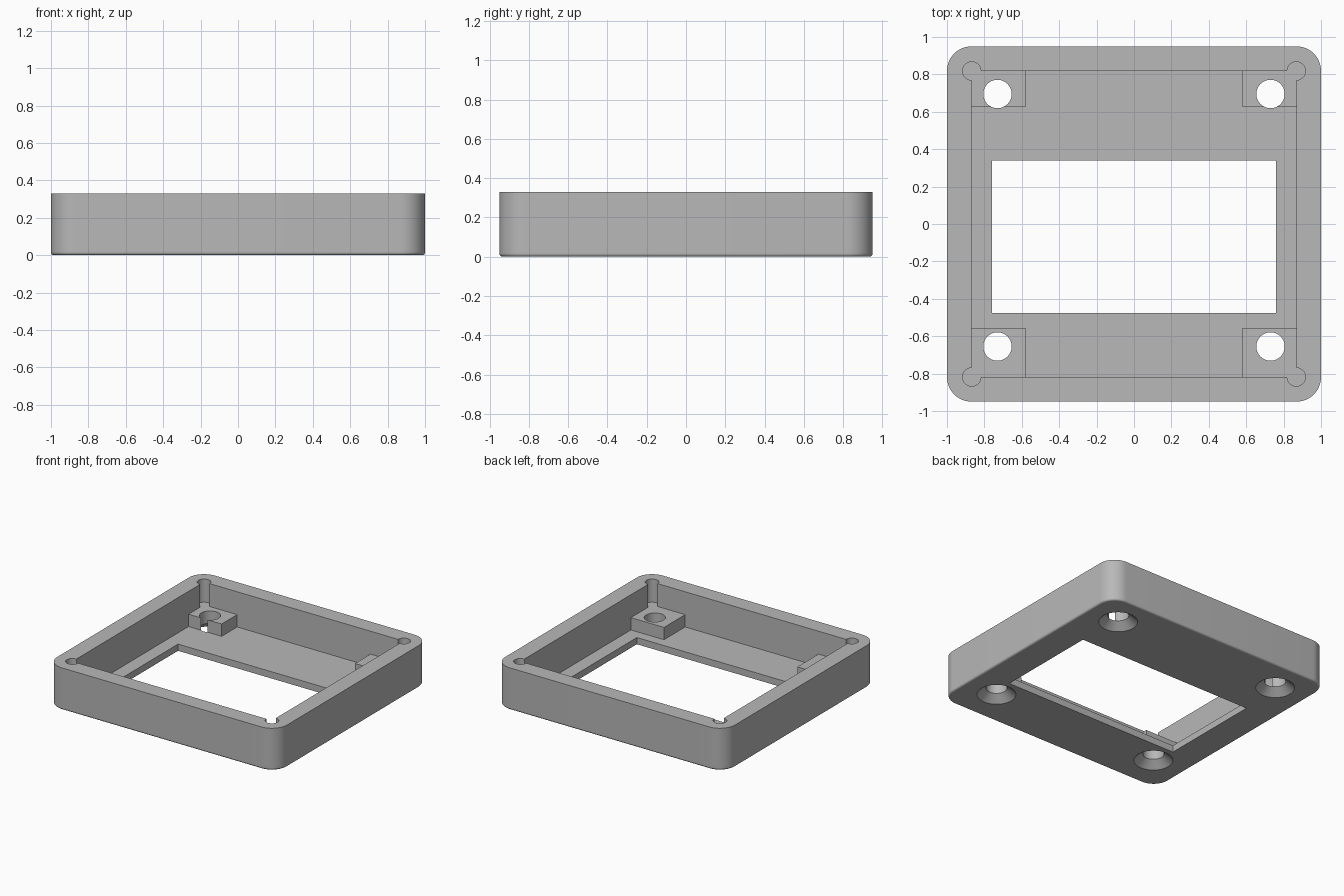
import bpy, bmesh
from math import sin, cos, pi, radians

old = bpy.data.objects.get("Cube")
if old:
    bpy.data.objects.remove(old, do_unlink=True)

grey = bpy.data.materials.new("plain grey")
grey.use_nodes = True
colour = (0.48, 0.48, 0.48, 1)
grey.diffuse_color = colour
grey.node_tree.nodes["Principled BSDF"].inputs["Base Color"].default_value = colour

# Main dimensions
HX, HY, H = 1.0, 0.95, 0.33
WALL, FLOOR, PAD_TOP = 0.132, 0.053, 0.15
IX, IY = HX - WALL, HY - WALL


def circle(x, y, r, z, n=40):
    return [(x + r * cos(2 * pi * i / n), y + r * sin(2 * pi * i / n), z) for i in range(n)]


def rounded_rect(inset, z, n=12):
    r = WALL - inset
    ring = []
    for k, (sx, sy) in enumerate([(1, 1), (-1, 1), (-1, -1), (1, -1)]):
        for i in range(n + 1):
            a = (k + i / n) * pi / 2
            ring.append((sx * IX + r * cos(a), sy * IY + r * sin(a), z))
    return ring


def loft(name, rings):
    """Closed solid through rings listed from bottom to top."""
    bm = bmesh.new()
    loops = [[bm.verts.new(p) for p in ring] for ring in rings]
    n = len(loops[0])
    for lo, hi in zip(loops, loops[1:]):
        for i in range(n):
            j = (i + 1) % n
            bm.faces.new((lo[i], lo[j], hi[j], hi[i]))
    bm.faces.new(loops[0][::-1])
    bm.faces.new(loops[-1])
    bmesh.ops.recalc_face_normals(bm, faces=bm.faces)
    mesh = bpy.data.meshes.new(name)
    bm.to_mesh(mesh)
    bm.free()
    mesh.materials.append(grey)
    obj = bpy.data.objects.new(name, mesh)
    bpy.context.collection.objects.link(obj)
    return obj


def block(name, x0, x1, y0, y1, z0, z1):
    return loft(name, [[(x0, y0, z), (x1, y0, z), (x1, y1, z), (x0, y1, z)] for z in (z0, z1)])


def combine(target, tool, operation):
    """Apply a boolean and discard the tool."""
    tool.hide_render = True
    mod = target.modifiers.new("boolean", 'BOOLEAN')
    mod.operation, mod.solver, mod.object = operation, 'EXACT', tool
    bpy.ops.object.select_all(action='DESELECT')
    target.select_set(True)
    bpy.context.view_layer.objects.active = target
    bpy.ops.object.modifier_apply(modifier=mod.name)
    bpy.data.objects.remove(tool, do_unlink=True)


# Outer body with a small rounded bottom edge
R = 0.015
rings = [rounded_rect(R + 0.004, 0)]
for i in range(5):
    a = i / 4 * pi / 2
    rings.append(rounded_rect(R * (1 - sin(a)), R * (1 - cos(a))))
rings += [rounded_rect(0, R + 0.004), rounded_rect(0, H)]
frame = loft("bezel_frame", rings)

# Open tray and display window
combine(frame, block("tray_cutter", -IX, IX, -IY, IY, FLOOR, 1), 'DIFFERENCE')
combine(frame, block("window_cutter", -0.76, 0.76, -0.475, 0.34, -1, 1), 'DIFFERENCE')

# Mounting pads, corner holes and countersunk screw holes
for sx in (-1, 1):
    for sy, pad_edge, hole_y in ((1, 0.625, 0.695), (-1, 0.555, -0.655)):
        xs = sorted((sx * 0.58, sx * (IX + 0.02)))
        ys = sorted((sy * pad_edge, sy * (IY + 0.02)))
        combine(frame, block("pad", *xs, *ys, FLOOR - 0.02, PAD_TOP), 'UNION')

        corner = [circle(sx * IX, sy * IY, 0.049, z) for z in (PAD_TOP - 0.002, 1)]
        combine(frame, loft("corner_hole", corner), 'DIFFERENCE')

        profile = [(0.139, -0.1), (0.139, 0), (0.076, FLOOR), (0.076, 1)]
        screw = [circle(sx * 0.73, hole_y, r, z) for r, z in profile]
        combine(frame, loft("screw_hole", screw), 'DIFFERENCE')

# Smooth rounds, crisp edges
bpy.ops.object.select_all(action='DESELECT')
frame.select_set(True)
bpy.context.view_layer.objects.active = frame
bpy.ops.object.shade_smooth_by_angle(angle=radians(28))
